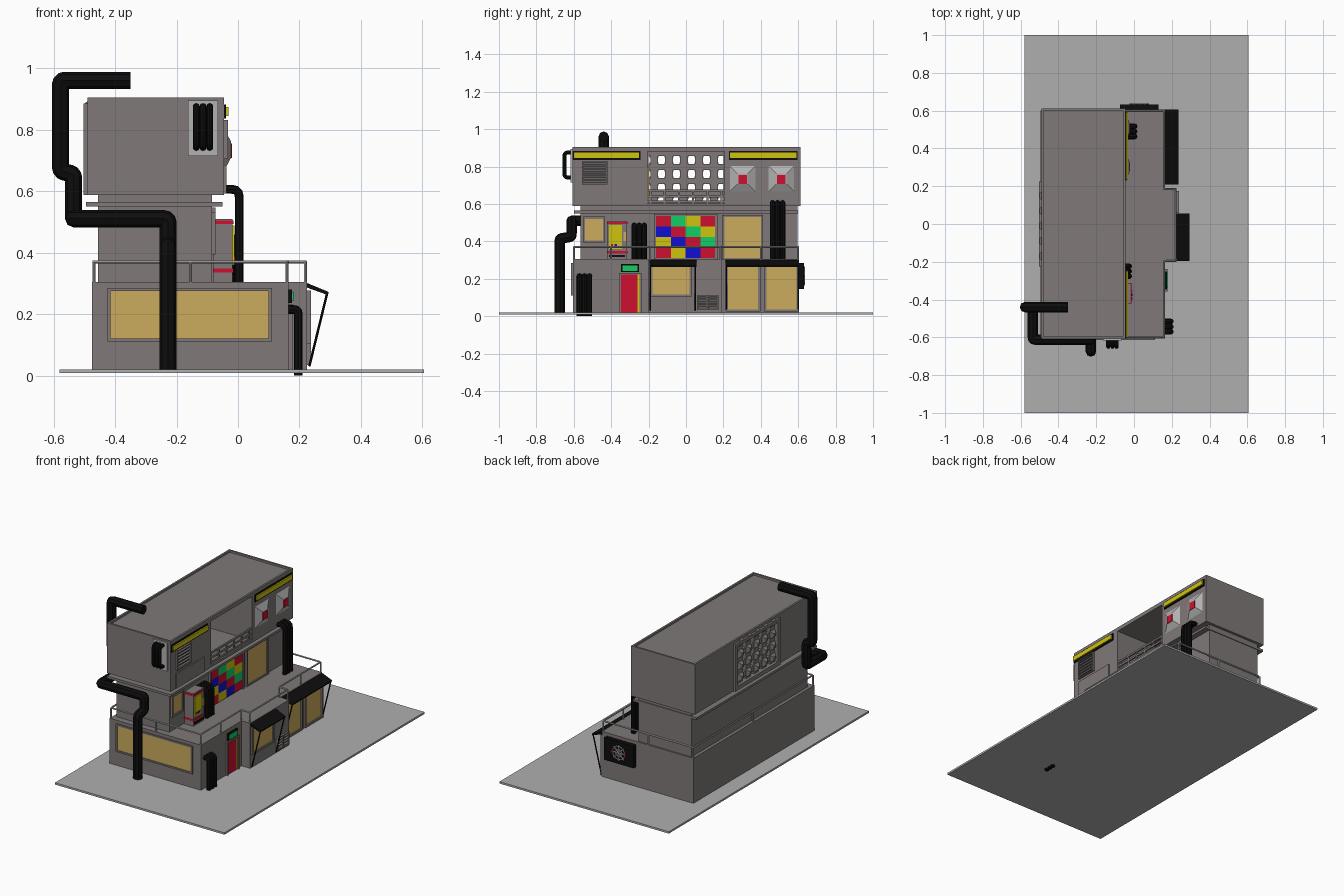
import bpy, bmesh, math
from mathutils import Vector

if "Cube" in bpy.data.objects:
    bpy.data.objects.remove(bpy.data.objects["Cube"])


def material(name, r, g, b):
    m = bpy.data.materials.new(name)
    m.diffuse_color = (r, g, b, 1)
    m.use_nodes = True
    m.node_tree.nodes["Principled BSDF"].inputs["Base Color"].default_value = m.diffuse_color
    return m


WALL = material("wall_grey", 0.215, 0.19, 0.19)
GROUND = material("ground_grey", 0.43, 0.43, 0.43)
PALE = material("pale_grey", 0.45, 0.45, 0.45)
TAN = material("tan_glass", 0.60, 0.41, 0.11)
YELLOW = material("yellow", 0.63, 0.55, 0.005)
RED = material("red", 0.62, 0.005, 0.03)
GREEN = material("green", 0.005, 0.62, 0.13)
BLUE = material("blue", 0.005, 0.005, 0.65)
BLACK = material("black", 0.004, 0.004, 0.004)
DARK = material("vent_grey", 0.09, 0.085, 0.085)


def finish(name, bm, mat):
    bmesh.ops.recalc_face_normals(bm, faces=bm.faces)
    me = bpy.data.meshes.new(name)
    bm.to_mesh(me)
    bm.free()
    me.materials.append(mat)
    ob = bpy.data.objects.new(name, me)
    bpy.context.collection.objects.link(ob)
    return ob


def prism(name, pts, axis, a, b, mat):
    """Extrude a profile along axis 'y' (pts x,z) or 'z' (pts x,y)."""
    bm = bmesh.new()
    put = (lambda p: (p[0], a, p[1])) if axis == 'y' else (lambda p: (p[0], p[1], a))
    f = bm.faces.new([bm.verts.new(put(p)) for p in pts])
    r = bmesh.ops.extrude_face_region(bm, geom=[f])
    d = (0, b - a, 0) if axis == 'y' else (0, 0, b - a)
    bmesh.ops.translate(bm, vec=d, verts=[v for v in r['geom'] if isinstance(v, bmesh.types.BMVert)])
    return finish(name, bm, mat)


def box(name, x0, x1, y0, y1, z0, z1, mat):
    return prism(name, [(x0, y0), (x1, y0), (x1, y1), (x0, y1)], 'z', z0, z1, mat)


def pyramid(name, x, y, z, size, tip, depth, mat):
    """Square frustum on a wall facing along x."""
    bm = bmesh.new()
    rings = [[bm.verts.new((px, y + s * c, z + t * c)) for s, t in ((-1, -1), (1, -1), (1, 1), (-1, 1))]
             for px, c in ((x, size), (x + depth, tip))]
    for r in rings:
        bm.faces.new(r)
    for i in range(4):
        j = (i + 1) % 4
        bm.faces.new((rings[0][i], rings[0][j], rings[1][j], rings[1][i]))
    return finish(name, bm, mat)


def tube(name, pts, r, mat, fillet=0.0, cyclic=False):
    pts = [Vector(p) for p in pts]
    path = []
    for i, p in enumerate(pts):
        if fillet and (cyclic or 0 < i < len(pts) - 1):
            a, b = pts[i - 1] - p, pts[(i + 1) % len(pts)] - p
            k = min(fillet, a.length * 0.45, b.length * 0.45)
            a, b = p + a.normalized() * k, p + b.normalized() * k
            path += [a.lerp(p, t).lerp(p.lerp(b, t), t) for t in (0, 0.33, 0.67, 1)]
        else:
            path.append(p)
    cu = bpy.data.curves.new(name, 'CURVE')
    cu.dimensions = '3D'
    cu.bevel_depth, cu.bevel_resolution, cu.use_fill_caps = r, 2, True
    sp = cu.splines.new('POLY')
    sp.points.add(len(path) - 1)
    for q, p in zip(sp.points, path):
        q.co = (*p, 1)
    sp.use_cyclic_u = cyclic
    cu.materials.append(mat)
    ob = bpy.data.objects.new(name, cu)
    bpy.context.collection.objects.link(ob)
    bpy.ops.object.select_all(action='DESELECT')
    ob.select_set(True)
    bpy.context.view_layer.objects.active = ob
    bpy.ops.object.convert(target='MESH')
    bpy.ops.object.shade_smooth_by_angle()
    return ob


def framed(name, x, y0, y1, z0, z1, mat, frame=WALL, w=0.012):
    """Framed pane on a wall facing +x."""
    box(name, x - 0.003, x + 0.004, y0, y1, z0, z1, mat)
    for a, b, c, d in ((y0 - w, y0, z0 - w, z1 + w), (y1, y1 + w, z0 - w, z1 + w),
                       (y0, y1, z1, z1 + w), (y0, y1, z0 - w, z0)):
        box(name + "_frame", x - 0.003, x + 0.012, a, b, c, d, frame)


def slats(name, x, y0, y1, z0, z1, n):
    framed(name, x, y0, y1, z0, z1, DARK, WALL, 0.006)
    h = (z1 - z0) / n
    for i in range(n):
        z = z0 + i * h
        prism(name + "_slat", [(x, z + h * 0.9), (x + 0.011, z + h * 0.3), (x, z + h * 0.3)], 'y', y0, y1, WALL)


# ground plate and ground floor with the projecting bay
box("ground_plate", -0.58, 0.605, -1, 1, 0.008, 0.02, GROUND)
outline = [(-0.475, -0.605), (0.165, -0.605), (0.165, -0.2), (0.225, -0.2),
           (0.225, 0.19), (0.165, 0.19), (0.165, 0.605), (-0.475, 0.605)]
prism("ground_floor", outline, 'z', 0.02, 0.305, WALL)

# middle floor, ledge and neck
box("middle_floor", -0.455, -0.085, -0.565, 0.595, 0.305, 0.59, WALL)
box("ledge", -0.495, -0.05, -0.6, 0.6, 0.55, 0.565, WALL)

# top floor: two rooms joined by floor and roof around an open balcony
X0, X1 = -0.49, -0.045
box("top_room_front", X0, X1, -0.608, -0.205, 0.588, 0.893, WALL)
box("top_room_back", X0, X1, 0.205, 0.612, 0.588, 0.893, WALL)
box("balcony_floor", X0, X1, -0.205, 0.205, 0.588, 0.602, WALL)
box("balcony_roof", X0, X1, -0.205, 0.205, 0.88, 0.893, WALL)
for a, b, c, d in ((X0, X0 + 0.012, -0.608, 0.612), (X1 - 0.012, X1, -0.608, 0.612),
                   (X0 + 0.012, X1 - 0.012, -0.608, -0.596), (X0 + 0.012, X1 - 0.012, 0.6, 0.612)):
    box("roof_rim", a, b, c, d, 0.893, 0.905, WALL)
for s in (-1, 1):
    y = s * 0.202
    box("balcony_door", -0.44, -0.33, min(y, y + s * 0.006), max(y, y - s * 0.003), 0.605, 0.8, TAN)

# rear lattice screen
for a, b, c, d in ((-0.225, -0.2, 0.588, 0.885), (0.2, 0.225, 0.588, 0.885),
                   (-0.2, 0.2, 0.588, 0.615), (-0.2, 0.2, 0.865, 0.885)):
    box("lattice_frame", -0.503, -0.45, a, b, c, d, WALL)
for i in range(5):
    y = -0.17 + 0.08 * i
    box("lattice_upright", -0.485, -0.455, y - 0.021, y + 0.021, 0.6, 0.88, WALL)
    for j in range(4):
        pyramid("lattice_stud", -0.485, y, 0.65 + 0.074 * j, 0.024, 0.01, -0.018, WALL)
for j in range(4):
    z = 0.65 + 0.074 * j
    box("lattice_bar", -0.483, -0.457, -0.2, 0.2, z - 0.016, z + 0.016, WALL)

# balcony railing in the opening
for z in (0.612, 0.642, 0.672):
    box("balcony_bar", -0.06, -0.05, -0.205, 0.205, z - 0.006, z + 0.006, WALL)
for i in range(6):
    y = -0.19 + i * 0.076
    box("balcony_post", -0.059, -0.051, y - 0.005, y + 0.005, 0.602, 0.675, WALL)

# top floor front: light strips, vent, raised panel, square lamps
for y0, y1 in ((-0.6, -0.25), (0.235, 0.59)):
    box("light_strip_back", X1, X1 + 0.006, y0 - 0.006, y1 + 0.006, 0.836, 0.882, BLACK)
    box("light_strip", X1, X1 + 0.014, y0, y1, 0.845, 0.874, YELLOW)
slats("wall_vent", X1, -0.55, -0.425, 0.71, 0.825, 6)
box("raised_panel", X1, X1 + 0.008, -0.56, -0.28, 0.592, 0.685, WALL)
for y in (0.303, 0.51):
    pyramid("lamp_shade", X1, y, 0.735, 0.068, 0.027, 0.022, PALE)
    box("lamp_red", X1 + 0.02, X1 + 0.025, y - 0.023, y + 0.023, 0.707, 0.755, RED)

# front end: pale plate with three looped pipes, wide shop window
box("loop_plate", -0.163, -0.065, -0.618, -0.606, 0.715, 0.895, PALE)
for i in range(3):
    x = -0.136 + i * 0.022
    tube("loop_pipe", [(x, -0.61, 0.875), (x, -0.65, 0.875), (x, -0.65, 0.742), (x, -0.61, 0.742)], 0.011, BLACK, 0.03)
box("shop_window", -0.415, 0.1, -0.609, -0.6, 0.12, 0.275, TAN)
for a, b, c, d in ((-0.425, -0.415, 0.11, 0.285), (0.1, 0.11, 0.11, 0.285),
                   (-0.415, 0.1, 0.275, 0.285), (-0.415, 0.1, 0.11, 0.12)):
    box("shop_window_frame", a, b, -0.615, -0.6, c, d, WALL)

# middle floor openings and the coloured panel wall
MX = -0.085
framed("small_window", MX, -0.54, -0.445, 0.405, 0.52, TAN)
framed("tall_window", MX, 0.205, 0.4, 0.312, 0.53, TAN)
rows = ((RED, GREEN, YELLOW, GREEN), (BLUE, YELLOW, GREEN, YELLOW),
        (YELLOW, BLUE, RED, GREEN), (GREEN, RED, BLUE, RED))
rows = ((RED, GREEN, YELLOW, RED), (BLUE, RED, GREEN, YELLOW),
        (YELLOW, BLUE, RED, GREEN), (RED, YELLOW, BLUE, RED))
for r, row in enumerate(rows):
    for c, m in enumerate(row):
        y, z = -0.16 + c * 0.079, 0.535 - r * 0.056
        box("colour_panel", MX - 0.002, MX + 0.007, y, y + 0.079, z - 0.056, z, m)
for y in (-0.172, 0.156):
    box("panel_frame", MX, MX + 0.012, y, y + 0.012, 0.305, 0.547, WALL)
box("panel_frame_top", MX, MX + 0.012, -0.16, 0.156, 0.535, 0.547, WALL)

# drinks machine on the terrace
box("machine_body", -0.08, -0.018, -0.42, -0.315, 0.305, 0.51, WALL)
for z in (0.493, 0.336):
    box("machine_band", -0.082, -0.014, -0.422, -0.313, z, z + 0.012, RED)
box("machine_front", -0.018, -0.012, -0.412, -0.342, 0.36, 0.488, YELLOW)
box("machine_slot", -0.018, -0.012, -0.412, -0.325, 0.316, 0.328, BLACK)
box("machine_coin_panel", -0.018, -0.012, -0.335, -0.32, 0.4, 0.45, TAN)
for y, m in ((-0.395, RED), (-0.375, BLUE), (-0.355, PALE)):
    box("machine_button", -0.012, -0.008, y - 0.006, y + 0.006, 0.375, 0.387, m)

# grouped wall pipes: (x wall, x out, y centre, foot, top)
for xw, xo, yc, zb, zt in ((0.16, 0.196, -0.543, 0.0, 0.215), (-0.09, -0.025, -0.25, 0.3, 0.487),
                           (-0.05, 0.004, 0.49, 0.3, 0.606)):
    for i in (-1, 0, 1):
        y = yc + i * 0.027
        tube("wall_pipe", [(xw, y, zt), (xo, y, zt), (xo, y, zb)], 0.0145, BLACK, 0.03)

# large drain pipe climbing the front left corner
tube("large_pipe", [(-0.228, -0.675, 0.015), (-0.228, -0.675, 0.415), (-0.228, -0.612, 0.425),
                    (-0.228, -0.612, 0.51), (-0.535, -0.612, 0.51), (-0.535, -0.44, 0.51),
                    (-0.535, -0.44, 0.655), (-0.577, -0.44, 0.665), (-0.577, -0.44, 0.96),
                    (-0.35, -0.44, 0.96)], 0.028, BLACK, 0.012)

# terrace railing with posts
rail = [(x - 0.006 * (1 if x > 0 else -1), y - 0.006 * (1 if y > 0 else -1)) for x, y in outline]
tube("terrace_rail", [(x, y, 0.37) for x, y in rail], 0.005, PALE, 0.012, True)
for x, y in rail + [(-0.469, 0.0), (0.159, -0.4), (0.159, 0.4), (-0.155, -0.599), (-0.155, 0.599)]:
    tube("rail_post", [(x, y, 0.3), (x, y, 0.369)], 0.005, PALE)

# ground floor door, sign, windows and vents
framed("red_door", 0.165, -0.348, -0.248, 0.02, 0.222, RED, WALL, 0.01)
box("door_edge", 0.165, 0.171, -0.258, -0.248, 0.02, 0.222, YELLOW)
box("sign_back", 0.16, 0.176, -0.348, -0.252, 0.236, 0.28, BLACK)
box("sign_green", 0.17, 0.18, -0.34, -0.26, 0.243, 0.272, GREEN)
framed("bay_window", 0.225, -0.18, 0.018, 0.115, 0.265, TAN)
for y in (0.225, 0.43):
    framed("front_window", 0.165, y, y + 0.16, 0.037, 0.268, TAN)
for y in (0.065, 0.123):
    slats("low_vent", 0.225, y, y + 0.045, 0.04, 0.108, 4)

# awnings with slanted struts
for x, y0, y1 in ((0.222, -0.195, 0.055), (0.162, 0.21, 0.605)):
    prism("awning", [(x, 0.302), (x + 0.073, 0.272), (x + 0.07, 0.262), (x, 0.287)], 'y', y0, y1, BLACK)
    for y in (y0 + 0.005, y1 - 0.005):
        tube("awning_strut", [(x + 0.068, y, 0.268), (x + 0.01, y, 0.03)], 0.004, BLACK)

# fan box on the back wall
box("fan_box", -0.075, 0.13, 0.6, 0.632, 0.145, 0.285, BLACK)
for k in range(4):
    a = math.pi * k / 4
    dx, dz = 0.05 * math.cos(a), 0.05 * math.sin(a)
    tube("fan_spoke", [(0.028 - dx, 0.633, 0.215 - dz), (0.028 + dx, 0.633, 0.215 + dz)], 0.004, PALE)
for r in (0.022, 0.042):
    tube("fan_ring", [(0.028 + r * math.cos(t * math.pi / 8), 0.633, 0.215 + r * math.sin(t * math.pi / 8))
                      for t in range(16)], 0.003, PALE, 0, True)
for dx in (-0.045, 0.045):
    box("fan_light", 0.022 + dx, 0.034 + dx, 0.63, 0.637, 0.209, 0.221, RED)
